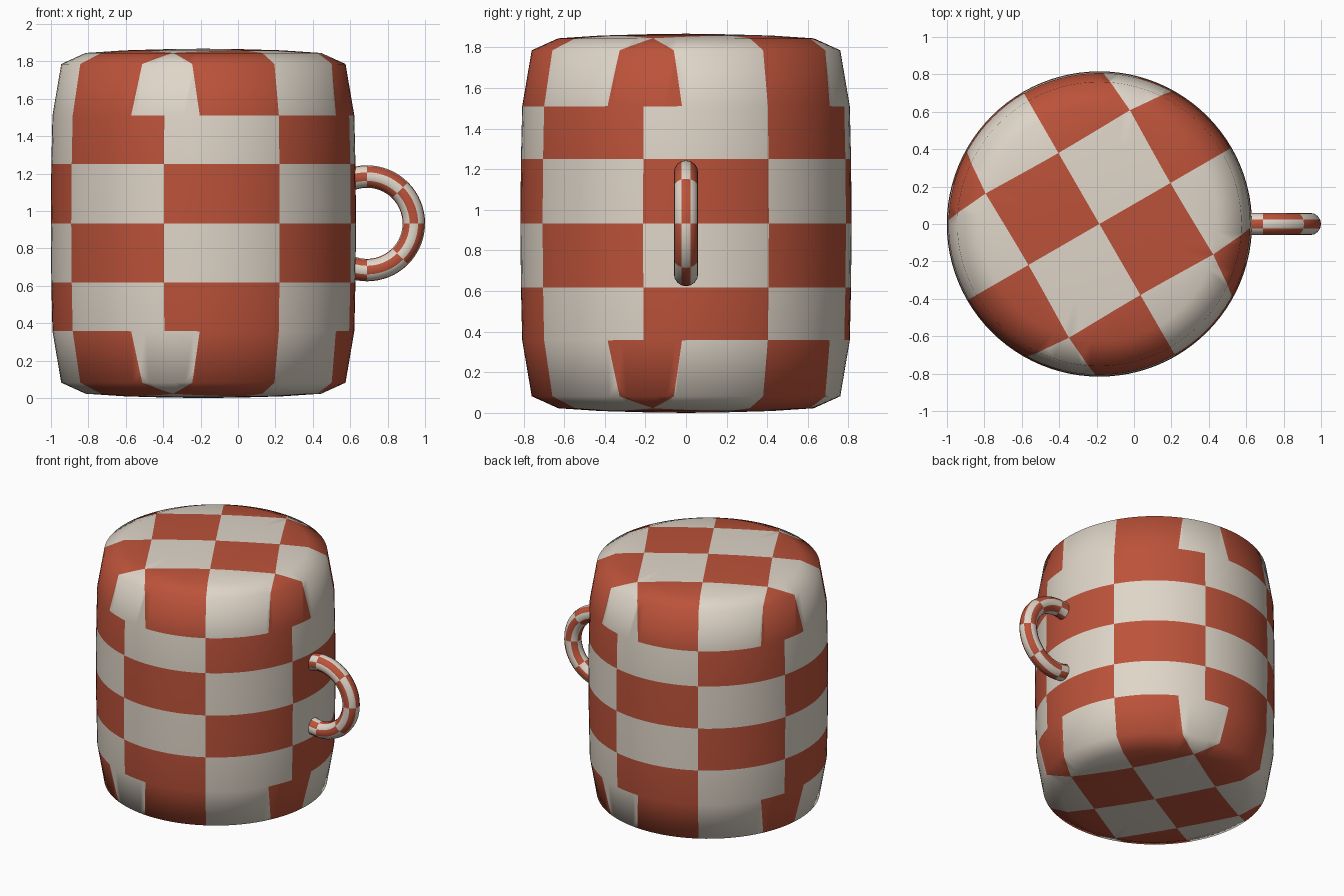
import bpy, bmesh
from math import sin, cos, pi, hypot, atan2, degrees, floor, radians
from mathutils import Vector

default = bpy.data.objects.get("Cube")
if default:
    bpy.data.objects.remove(default, do_unlink=True)


def material(name, rgb):
    mat = bpy.data.materials.new(name)
    mat.use_nodes = True
    mat.diffuse_color = (*rgb, 1)
    mat.node_tree.nodes["Principled BSDF"].inputs["Base Color"].default_value = (*rgb, 1)
    return mat


CHECKS = [material("warm_white", (0.74, 0.67, 0.58)),
          material("brick_red", (0.50, 0.085, 0.042))]
SEGMENTS = 96
MID_X, MID_Z = -0.185, 0.934
TWIST = radians(30)

# Rounded end: (distance in checks from the pole, radius, height above the middle)
END = [(0, 0, .934), (.48, .21, .931), (.96, .42, .925),
       (2 ** .5, .63, .911), (1.765, .76, .852), (1.92, .807, .576)]
# Side wall: layer -> (radius, height above the middle)
SIDE = {.5: (.813, .316), 0: (.816, 0), -.5: (.813, -.316)}
RIM = END[-1][0]
AXES = [Vector((cos(TWIST), sin(TWIST), 0)), Vector((-sin(TWIST), cos(TWIST), 0))]


def end_profile(d):
    for (d0, r0, h0), (d1, r1, h1) in zip(END, END[1:]):
        if d <= d1 + 1e-4:
            f = min((d - d0) / (d1 - d0), 1)
            return r0 + f * (r1 - r0), h0 + f * (h1 - h0)
    return END[-1][1:]


def is_end(face):
    return all(abs(v.co.z) > .9 for v in face.verts)


# Body: flat ends and a straight wall first, so the checks can be cut squarely
bm = bmesh.new()
layers = [(p[0], 1) for p in END[1:]] + [(RIM, z) for z in SIDE]
layers += [(p[0], -1) for p in reversed(END[1:])]
rings = [[bm.verts.new((d * cos(2 * pi * i / SEGMENTS), d * sin(2 * pi * i / SEGMENTS), z))
          for i in range(SEGMENTS)] for d, z in layers]
top, bottom = bm.verts.new((0, 0, 1)), bm.verts.new((0, 0, -1))
for i in range(SEGMENTS):
    j = (i + 1) % SEGMENTS
    bm.faces.new((top, rings[0][i], rings[0][j]))
    bm.faces.new((bottom, rings[-1][j], rings[-1][i]))
    for upper, lower in zip(rings, rings[1:]):
        bm.faces.new((upper[i], lower[i], lower[j], upper[j]))

# Cut the turned square grid into both ends
for axis in AXES:
    for k in (-1, 0, 1):
        faces = [f for f in bm.faces if is_end(f)]
        edges = {e for f in faces for e in f.edges}
        verts = {v for f in faces for v in f.verts}
        bmesh.ops.bisect_plane(bm, geom=faces + list(edges) + list(verts), dist=1e-4,
                               plane_co=axis * k, plane_no=axis)

# Colour the checks: square grid on the ends, columns and bands on the wall
for f in bm.faces:
    c = f.calc_center_median()
    if is_end(f):
        cell = sum(floor(c.dot(axis)) for axis in AXES)
    else:
        cell = floor((degrees(atan2(c.y, c.x)) + 60) / 45) + floor(c.z * 2)
    f.material_index = cell % 2
    f.smooth = True

# Bend the flat layout into the rounded drum
for v in bm.verts:
    d = hypot(v.co.x, v.co.y)
    if abs(v.co.z) > .9:
        r, h = end_profile(d)
        h = h if v.co.z > 0 else -h
    else:
        r, h = SIDE[round(v.co.z * 2) / 2]
    s = r / d if d > 1e-6 else 0
    v.co = (v.co.x * s, v.co.y * s, h)
bmesh.ops.recalc_face_normals(bm, faces=bm.faces[:])

mesh = bpy.data.meshes.new("cup_body")
bm.to_mesh(mesh)
bm.free()
for mat in CHECKS:
    mesh.materials.append(mat)
body = bpy.data.objects.new("cup_body", mesh)
body.location = (MID_X, 0, MID_Z)
bpy.context.collection.objects.link(body)

# Handle: upright ring set into the wall
MAJOR, MINOR = .25, .06
bpy.ops.mesh.primitive_torus_add(major_radius=MAJOR, minor_radius=MINOR, major_segments=64,
                                 minor_segments=16, location=(.69, 0, MID_Z),
                                 rotation=(pi / 2, 0, 0))
handle = bpy.context.object
handle.name = handle.data.name = "handle"
for mat in CHECKS:
    handle.data.materials.append(mat)
for p in handle.data.polygons:
    x, y, z = p.center
    segment = floor(degrees(atan2(y, x)) / 45)
    strip = floor((degrees(atan2(z, hypot(x, y) - MAJOR)) + 22.5) / 45)
    p.material_index = (segment + strip + 1) % 2
    p.use_smooth = True
